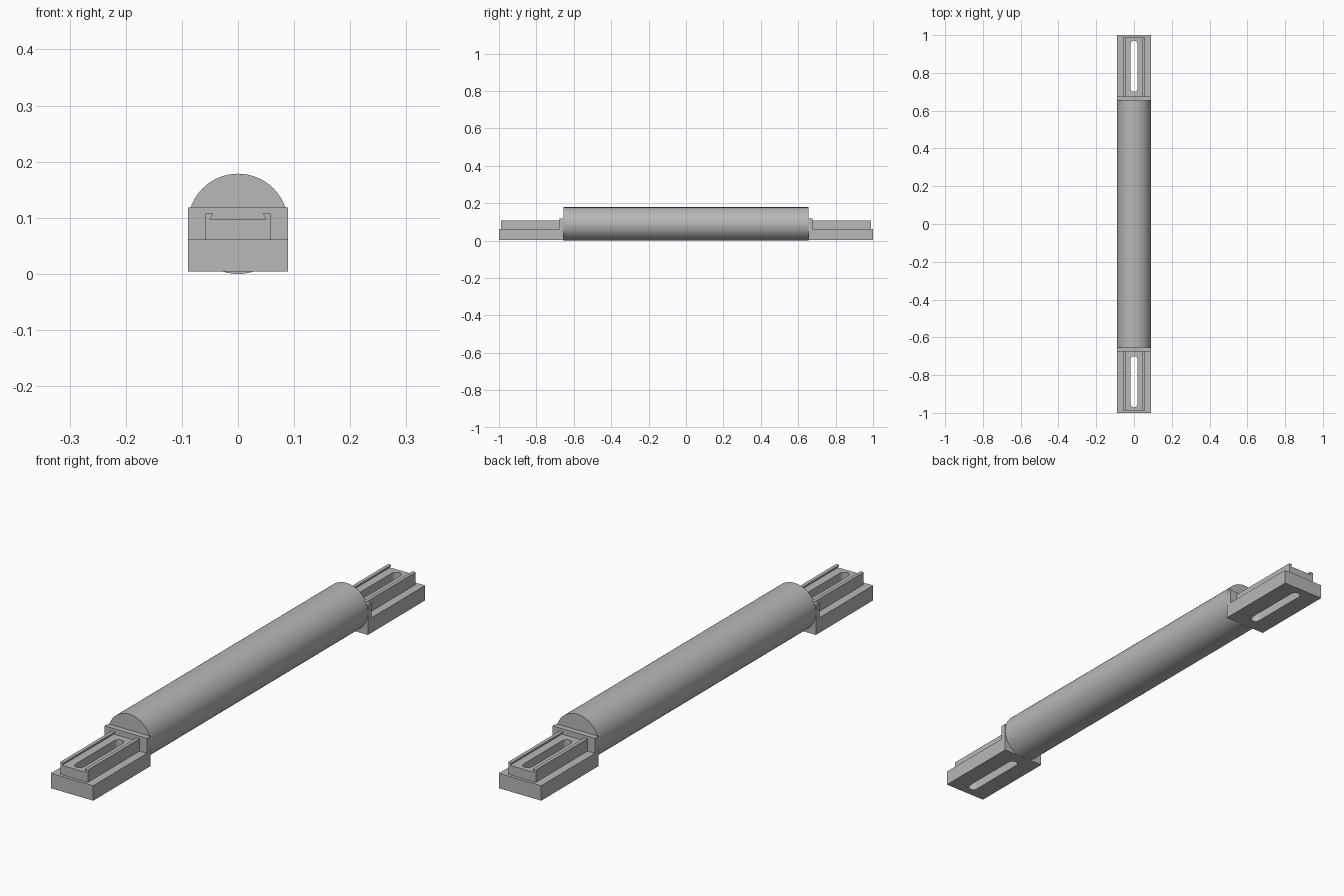
import bpy, bmesh, math
from mathutils import Matrix, Vector

cube = bpy.data.objects.get("Cube")
if cube:
    bpy.data.objects.remove(cube, do_unlink=True)

grey = bpy.data.materials.new("plain grey")
grey.use_nodes = True
colour = (0.48, 0.48, 0.48, 1)
grey.diffuse_color = colour
grey.node_tree.nodes["Principled BSDF"].inputs["Base Color"].default_value = colour

RADIUS = 0.0893     # tube radius and half width of the brackets
TUBE_END = 0.655
BASE_Z = 0.004
DECK_Z = 0.061


def add_object(name, bm):
    bmesh.ops.recalc_face_normals(bm, faces=bm.faces)
    mesh = bpy.data.meshes.new(name)
    bm.to_mesh(mesh)
    bm.free()
    mesh.materials.append(grey)
    obj = bpy.data.objects.new(name, mesh)
    bpy.context.collection.objects.link(obj)
    return obj


def prism(name, points, direction):
    """Closed outline extruded along a direction."""
    bm = bmesh.new()
    face = bm.faces.new([bm.verts.new(p) for p in points])
    extruded = bmesh.ops.extrude_face_region(bm, geom=[face])["geom"]
    verts = [g for g in extruded if isinstance(g, bmesh.types.BMVert)]
    bmesh.ops.translate(bm, verts=verts, vec=Vector(direction))
    return add_object(name, bm)


def slot_outline(half_width, y_start, y_end, z, steps=12):
    """Rounded slot running along y."""
    points = []
    for centre, start in ((y_end - half_width, 0), (y_start + half_width, math.pi)):
        for i in range(steps + 1):
            a = start + math.pi * i / steps
            points.append((half_width * math.cos(a), centre + half_width * math.sin(a), z))
    return points


# Main tube
bm = bmesh.new()
bmesh.ops.create_cone(bm, cap_ends=True, segments=96, radius1=RADIUS, radius2=RADIUS,
                      depth=2 * TUBE_END,
                      matrix=Matrix.Translation((0, 0, RADIUS)) @ Matrix.Rotation(math.pi / 2, 4, "X"))
tube = add_object("main_tube", bm)

# Bracket sections: L-shaped base with flange, and rail with dovetail groove
base_section = [(TUBE_END, BASE_Z), (1, BASE_Z), (1, DECK_Z),
                (0.676, DECK_Z), (0.676, 0.118), (TUBE_END, 0.118)]
half_rail = [(0.058, DECK_Z), (0.058, 0.108), (0.0446, 0.108), (0.05, 0.097)]
rail_section = half_rail + [(-x, z) for x, z in reversed(half_rail)]

smooth = [tube]
for side, sign in (("front", -1), ("back", 1)):
    base = prism(side + "_bracket_base",
                 [(-RADIUS, sign * y, z) for y, z in base_section], (2 * RADIUS, 0, 0))
    rail = prism(side + "_bracket_rail",
                 [(x, sign * 0.676, z) for x, z in rail_section], (0, sign * 0.312, 0))
    lo, hi = sorted((sign * 0.70, sign * 0.971))
    cutter = prism(side + "_slot_cutter", slot_outline(0.0185, lo, hi, -0.05), (0, 0, 0.25))
    cutter.hide_render = True
    cutter.hide_viewport = True
    for part in (base, rail):
        cut = part.modifiers.new("slot", "BOOLEAN")
        cut.operation = "DIFFERENCE"
        cut.solver = "EXACT"
        cut.object = cutter
        smooth.append(part)

# Bake the slots, then remove the cutters
bpy.context.view_layer.update()
depsgraph = bpy.context.evaluated_depsgraph_get()
baked = [(o, bpy.data.meshes.new_from_object(o.evaluated_get(depsgraph))) for o in smooth[1:]]
for obj, mesh in baked:
    obj.modifiers.clear()
    obj.data = mesh
for side in ("front", "back"):
    bpy.data.objects.remove(bpy.data.objects[side + "_slot_cutter"], do_unlink=True)

# Smooth round surfaces, keep edges sharp
bpy.ops.object.select_all(action="DESELECT")
for obj in smooth:
    obj.select_set(True)
bpy.context.view_layer.objects.active = tube
bpy.ops.object.shade_smooth_by_angle(angle=math.radians(30))
